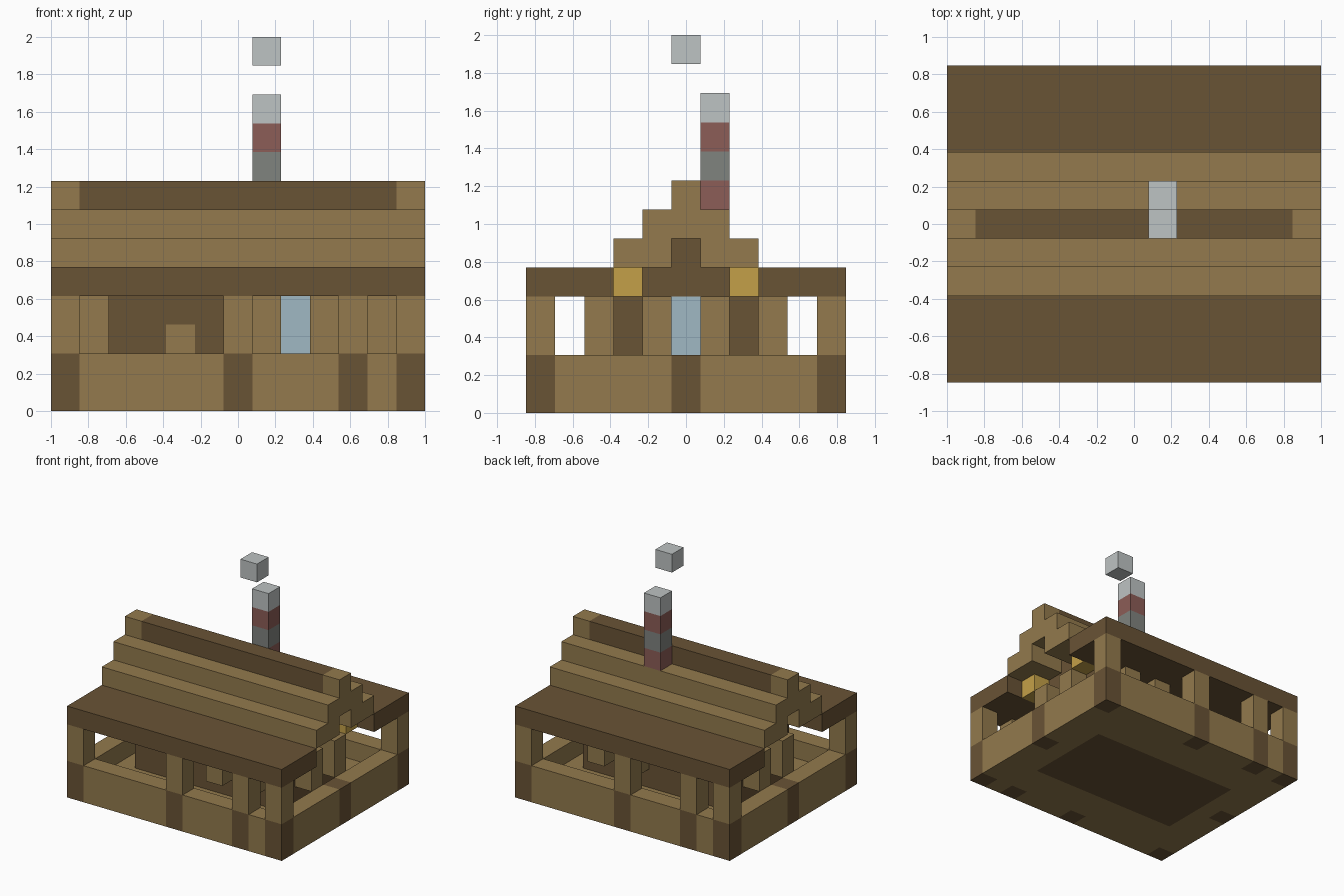
import bpy

cube = bpy.data.objects.get("Cube")
if cube:
    bpy.data.objects.remove(cube, do_unlink=True)

U = 2 / 13  # one block


def linear(c):
    c /= 255
    return c / 12.92 if c <= 0.04045 else ((c + 0.055) / 1.055) ** 2.4


def material(name, r, g, b):
    m = bpy.data.materials.new(name)
    m.use_nodes = True
    col = (linear(r), linear(g), linear(b), 1)
    m.diffuse_color = col
    bsdf = m.node_tree.nodes["Principled BSDF"]
    bsdf.inputs["Base Color"].default_value = col
    bsdf.inputs["Roughness"].default_value = 0.9
    return m


PLANK = material("tan planks", 147, 122, 77)
LOG = material("dark wood", 105, 83, 53)
GLOW = material("lantern yellow", 196, 160, 72)
GLASS = material("window blue", 160, 185, 195)
SMOKE = material("pale grey", 190, 195, 195)
STONE = material("stone grey", 128, 131, 127)
BRICK = material("brick red", 140, 93, 87)


def box(name, mat, xs, ys, zs):
    """Cuboid over inclusive block ranges; a plain number means one block."""
    lo, hi = [], []
    for r in (xs, ys, zs):
        a, b = r if isinstance(r, tuple) else (r, r)
        lo.append(a)
        hi.append(b + 1)
    bpy.ops.mesh.primitive_cube_add(size=1)
    ob = bpy.context.object
    ob.name = name
    ob.data.name = name
    for v in ob.data.vertices:
        for i in range(3):
            corner = hi[i] if v.co[i] > 0 else lo[i]
            v.co[i] = (corner - (0.5 if i < 2 else 0)) * U
    ob.data.materials.append(mat)
    return ob


def gaps(cells, lo, hi):
    """Runs of blocks between the given occupied ones."""
    edges = [lo - 1] + sorted(cells) + [hi + 1]
    return [(a + 1, b - 1) for a, b in zip(edges, edges[1:]) if b - a > 1]


# Floor: dark inside the house, planks on the porch
box("house_floor", LOG, (-4, 4), (-2, 2), 0)
for s, side in ((-1, "front"), (1, "back")):
    box(side + "_porch_floor", PLANK, (-5, 5), (3, 4) if s > 0 else (-4, -3), 0)
for s, side in ((-1, "right"), (1, "left")):
    box(side + "_porch_floor", PLANK, 5 * s, (-2, 2), 0)

# Porch parapet with dark footings and posts, front and back
for s, side in ((-1, "front"), (1, "back")):
    posts = [-6, 0, -4 * s, 6]
    for x in posts:
        box(side + "_footing", LOG, x, 5 * s, (0, 1))
        box(side + "_porch_post", PLANK, x, 5 * s, (2, 3))
    for run in gaps(posts, -6, 6):
        box(side + "_parapet", PLANK, run, 5 * s, (0, 1))

# Parapet on the two ends
for s, side in ((-1, "right"), (1, "left")):
    box(side + "_footing", LOG, 6 * s, 0, (0, 1))
    for run in gaps([0], -4, 4):
        box(side + "_parapet", PLANK, 6 * s, run, (0, 1))

# Long house walls, with window, shutters and the front door
for s, side in ((-1, "front"), (1, "back")):
    y = 2 * s
    openings = [2]
    box(side + "_window", GLASS, 2, y, (2, 3))
    box(side + "_window_sill", LOG, 2, y, 1)
    for x in (1, 3):
        box(side + "_shutter", PLANK, x, 3 * s, (2, 3))
    if s < 0:
        openings.append(-2)
        box("front_door", PLANK, -2, y, (1, 2))
        box("door_lintel", LOG, -2, y, 3)
    for run in gaps(openings, -4, 4):
        box(side + "_wall", LOG, run, y, (1, 3))
    box(side + "_wall_beam", LOG, (-4, 4), y, 4)

# End walls with window, shutters and gable block
for s, side in ((-1, "right"), (1, "left")):
    x = 4 * s
    box(side + "_window", GLASS, x, 0, (2, 3))
    box(side + "_window_sill", LOG, x, 0, 1)
    for y in (-1, 1):
        box(side + "_wall", LOG, x, y, (1, 3))
        box(side + "_shutter", PLANK, 5 * s, y, (2, 3))
    box(side + "_wall_beam", LOG, x, (-1, 1), 4)
    box(side + "_gable", LOG, x, 0, 5)

# Lanterns under the left gable
for y in (-2, 2):
    box("lantern", GLOW, 5, y, 4)

# Stepped roof
for s, side in ((-1, "front"), (1, "back")):
    box(side + "_porch_roof", LOG, (-6, 6), (3, 5) if s > 0 else (-5, -3), 4)
    box(side + "_lower_roof_step", PLANK, (-6, 6), (1, 2) if s > 0 else (-2, -1), 5)
box("upper_roof_step", PLANK, (-6, 6), (-1, 1), 6)
box("ridge", LOG, (-5, 5), 0, 7)
for x in (-6, 6):
    box("ridge_end", PLANK, x, 0, 7)

# Chimney and smoke
for z, mat in enumerate((BRICK, STONE, BRICK, SMOKE), start=7):
    box("chimney_top_smoke" if mat is SMOKE else "chimney_block", mat, 1, 1, z)
box("smoke_puff", SMOKE, 1, 0, 12)
